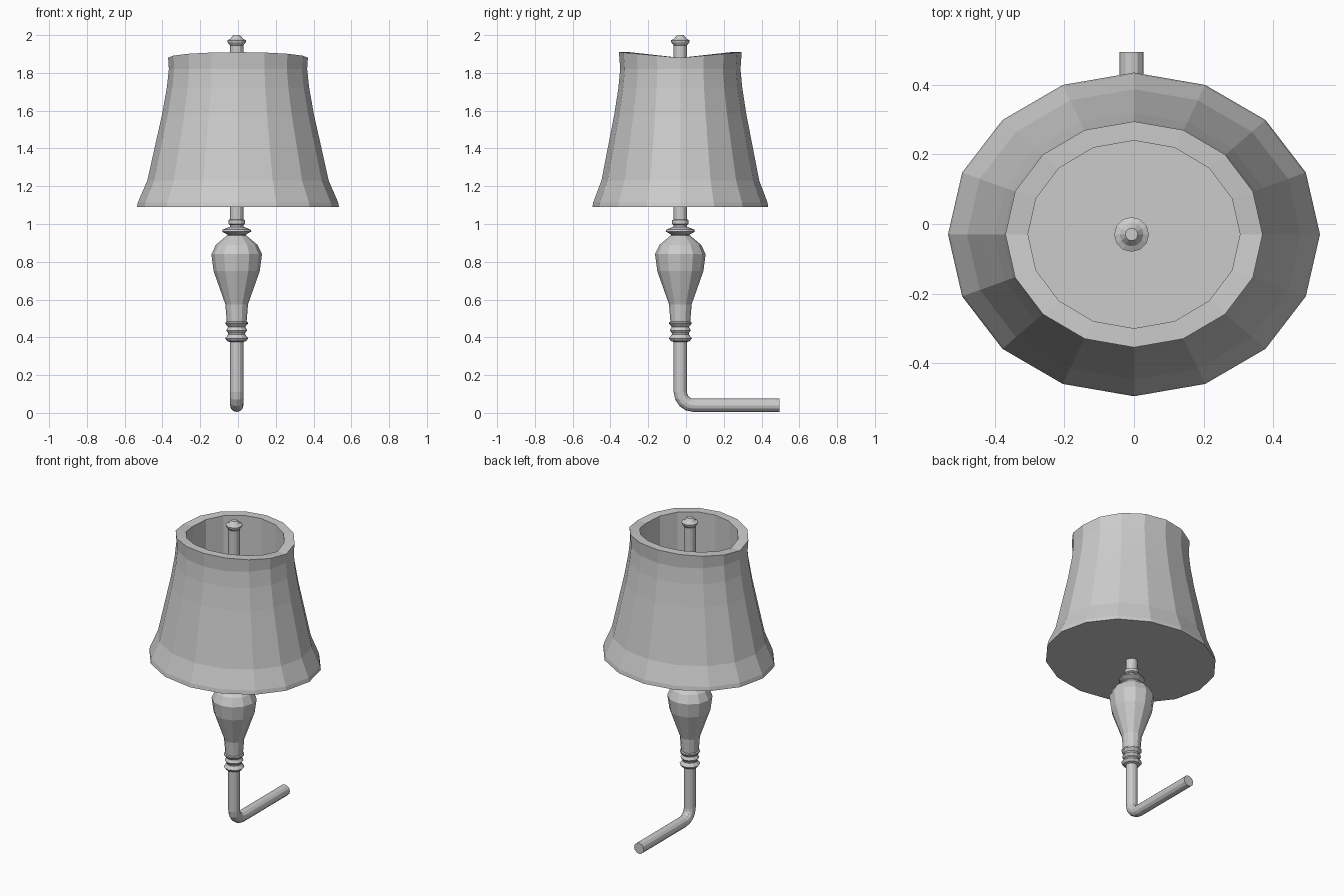
import bpy, bmesh
from math import sin, cos, pi
from mathutils import Vector

cube = bpy.data.objects.get("Cube")
if cube:
    bpy.data.objects.remove(cube)

grey = bpy.data.materials.new("plain_grey")
grey.use_nodes = True
grey.diffuse_color = (0.6, 0.6, 0.6, 1)
grey.node_tree.nodes["Principled BSDF"].inputs["Base Color"].default_value = (0.6, 0.6, 0.6, 1)

CX, CY = -0.007, -0.03   # axis of the stem
R = 0.035                # tube radius


def loft(name, rings):
    """Skin a list of equal-length point rings and cap both ends."""
    bm = bmesh.new()
    loops = [[bm.verts.new(p) for p in ring] for ring in rings]
    n = len(loops[0])
    for a, b in zip(loops, loops[1:]):
        for i in range(n):
            j = (i + 1) % n
            bm.faces.new((a[i], a[j], b[j], b[i]))
    bm.faces.new(loops[0][::-1])
    bm.faces.new(loops[-1])
    bmesh.ops.recalc_face_normals(bm, faces=bm.faces)
    mesh = bpy.data.meshes.new(name)
    bm.to_mesh(mesh)
    bm.free()
    mesh.materials.append(grey)
    obj = bpy.data.objects.new(name, mesh)
    bpy.context.collection.objects.link(obj)
    return obj


def ellipse(rx, ry, z, n, cx=CX, wave=0):
    angles = [2 * pi * i / n for i in range(n)]
    return [(cx + rx * cos(a), CY + ry * sin(a), z + wave * abs(sin(a))) for a in angles]


def turned(name, profile, n=12):
    return loft(name, [ellipse(r, r, z, n) for r, z in profile])


# Oval shade: flared outside, wavy rim, straight hollow inside
outside = [(0.535, 1.09), (0.53, 1.115), (0.48, 1.23), (0.44, 1.41),
           (0.402, 1.58), (0.377, 1.72), (0.366, 1.82)]
shade = [ellipse(r, r * 0.87, z, 16, 0) for r, z in outside]
shade.append(ellipse(0.37, 0.325, 1.88, 16, 0, 0.03))
shade.append(ellipse(0.305, 0.27, 1.88, 16, 0, 0.03))
shade.append(ellipse(0.305, 0.27, 1.15, 16, 0))
loft("shade", shade)

# Finial on top of the stem
turned("finial", [(R, 1.945), (0.048, 1.962), (0.05, 1.972), (0.034, 1.98),
                  (0.03, 1.985), (0.018, 2.0)])

# Upper stem
turned("upper_stem", [(R, 1.0), (R, 1.95)])

# Collar rings under the shade
turned("collar", [(0.045, 0.93), (0.05, 0.945), (0.078, 0.96), (0.074, 0.97), (0.05, 0.98),
                  (0.036, 0.985), (0.036, 0.995), (0.044, 1.0), (0.044, 1.02), (R, 1.025)])

# Vase-shaped body
turned("body", [(0.052, 0.475), (0.06, 0.575), (0.122, 0.75), (0.134, 0.84),
                (0.11, 0.89), (0.05, 0.94)])

# Beads below the body
turned("beads", [(R, 0.375), (0.05, 0.38), (0.061, 0.395), (0.045, 0.415), (0.045, 0.422),
                 (0.056, 0.437), (0.045, 0.455), (0.06, 0.472), (0.06, 0.48), (0.05, 0.485)])

# Bent tube: lower stem, elbow and rear arm
bend = 0.07
path = [(CY, 0.39, 0)]
for i in range(5):
    t = i * pi / 8
    path.append((CY + bend - bend * cos(t), 0.04 + bend - bend * sin(t), t))
path.append((0.495, 0.04, pi / 2))
tube = []
for y, z, t in path:
    side = Vector((0, cos(t), sin(t)))
    tube.append([Vector((CX, y, z)) + Vector((R * cos(a), 0, 0)) + side * R * sin(a)
                 for a in (2 * pi * k / 12 for k in range(12))])
loft("bent_tube", tube)
